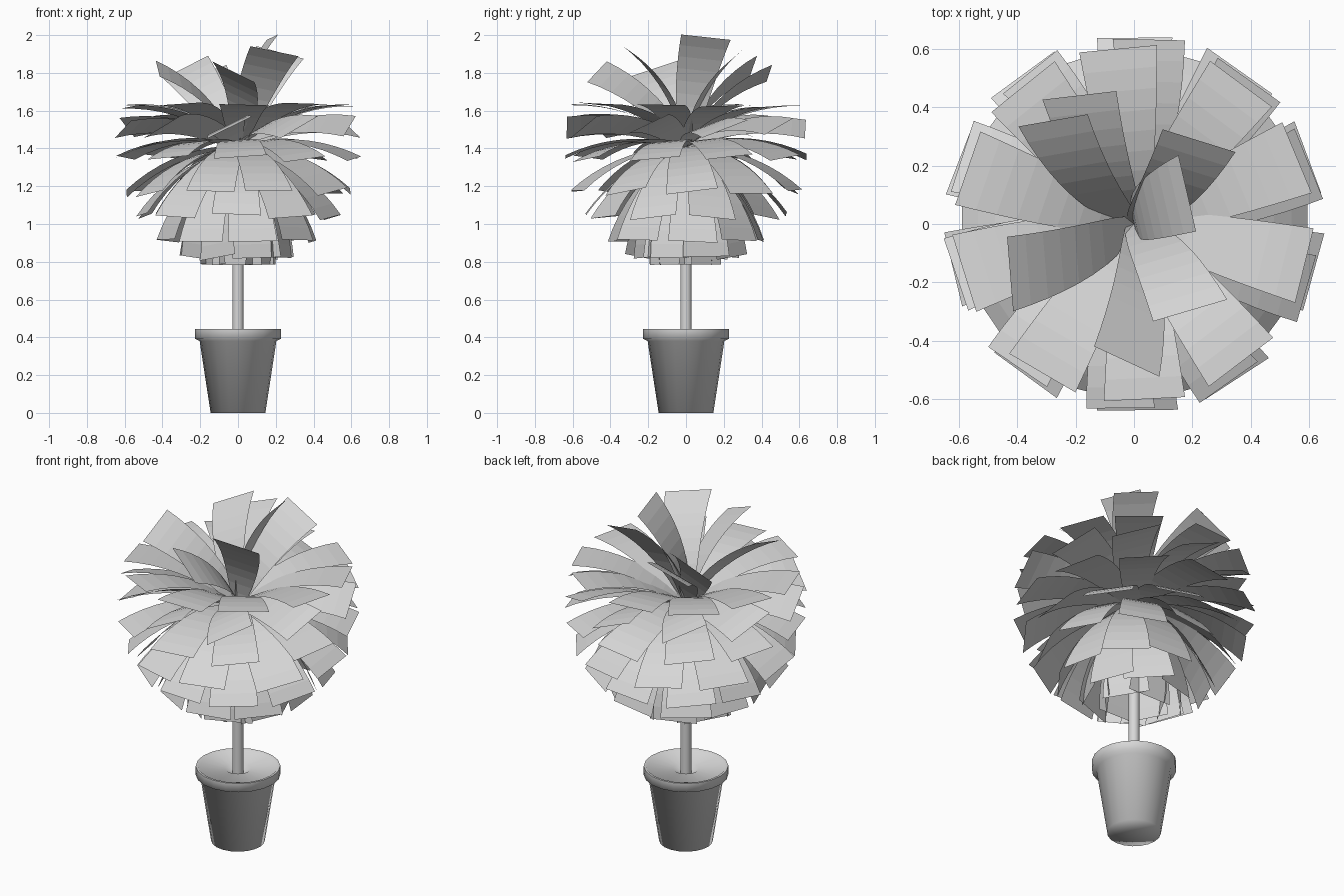
import bpy, bmesh, random
from math import sin, cos, radians, pi
from mathutils import Matrix

random.seed(4)
if "Cube" in bpy.data.objects:
    bpy.data.objects.remove(bpy.data.objects["Cube"], do_unlink=True)

grey = bpy.data.materials.new("plain_grey")
grey.use_nodes = True
grey.diffuse_color = (0.68, 0.68, 0.68, 1)
grey.node_tree.nodes["Principled BSDF"].inputs["Base Color"].default_value = (0.68, 0.68, 0.68, 1)

HUB = 1.41      # height where all leaves meet
SEGMENTS = 9


def finish(name, bm):
    mesh = bpy.data.meshes.new(name)
    bm.to_mesh(mesh)
    bm.free()
    mesh.materials.append(grey)
    obj = bpy.data.objects.new(name, mesh)
    bpy.context.collection.objects.link(obj)
    return obj


def lathe(name, profile, sides):
    """Spin an (r, z) profile about the z axis, smooth except at hard rims."""
    bm = bmesh.new()
    verts = [bm.verts.new((r, 0, z)) for r, z in profile]
    edges = [bm.edges.new(pair) for pair in zip(verts, verts[1:])]
    bmesh.ops.spin(bm, geom=verts + edges, cent=(0, 0, 0), axis=(0, 0, 1),
                   angle=2 * pi, steps=sides, use_merge=True)
    bmesh.ops.remove_doubles(bm, verts=bm.verts, dist=0.0005)
    bmesh.ops.recalc_face_normals(bm, faces=bm.faces)
    obj = finish(name, bm)
    bpy.ops.object.select_all(action='DESELECT')
    obj.select_set(True)
    bpy.context.view_layer.objects.active = obj
    bpy.ops.object.shade_smooth_by_angle(angle=radians(85))


def add_leaf(bm, azimuth, pitch, roll=0, length=0.65, width=0.27, bend=42):
    """Arched strip, narrow at the hub and square at the tip."""
    turn = (Matrix.Translation((0, 0, HUB)) @ Matrix.Rotation(radians(azimuth), 4, 'Z')
            @ Matrix.Rotation(radians(-pitch), 4, 'Y') @ Matrix.Rotation(radians(roll), 4, 'X'))
    x = z = 0.0
    last = None
    for i in range(SEGMENTS + 1):
        t = i / SEGMENTS
        half = width / 2 * max(t, 0.02) ** 0.45
        row = [bm.verts.new(turn @ Matrix.Translation((x, s * half, z)).translation) for s in (-1, 1)]
        if last:
            bm.faces.new((last[0], row[0], row[1], last[1]))
        last = row
        slope = radians(bend * (0.5 - t - 0.5 / SEGMENTS))
        x += cos(slope) * length / SEGMENTS
        z += sin(slope) * length / SEGMENTS


# Pot with a thick rim, filled almost to the brim with soil
lathe("pot", [(0, 0), (0.145, 0), (0.203, 0.38), (0.228, 0.392), (0.228, 0.443),
              (0.215, 0.443), (0.208, 0.436), (0.07, 0.428), (0.03, 0.4), (0, 0.4)], 20)

# Stem
lathe("stem", [(0.03, 0.4), (0.03, HUB)], 14)

# Drooping and level tiers: pitch, leaf count, starting azimuth, roll, roll spread
tiers = [(-77, 6, -90, 0, 3), (-66, 8, -70, 0, 20), (-51, 9, -78, 0, 5), (-35, 10, -90, 0, 8),
         (-22, 10, -72, 4, 6), (-5, 10, -90, 0, 8), (9, 10, -92, 22, 5), (20, 10, -88, 0, 4)]
for n, (pitch, count, start, roll, spread) in enumerate(tiers, 1):
    bm = bmesh.new()
    for k in range(count):
        add_leaf(bm, start + 360 * k / count + random.uniform(-4, 4),
                 pitch + random.uniform(-1, 1), roll + random.uniform(-spread, spread),
                 length=0.655, width=random.uniform(0.26, 0.28))
    finish("leaf_tier_%d" % n, bm)

# Upright crown leaves: azimuth, pitch, roll
bm = bmesh.new()
for azimuth, pitch, roll in [(30, 70, -18), (52, 54, 25), (-57, 55, -20), (-93, 40, -32),
                             (202, 42, -25), (128, 43, -38), (113, 39, -25)]:
    add_leaf(bm, azimuth, pitch, roll, length=0.63)
finish("crown_leaves", bm)
